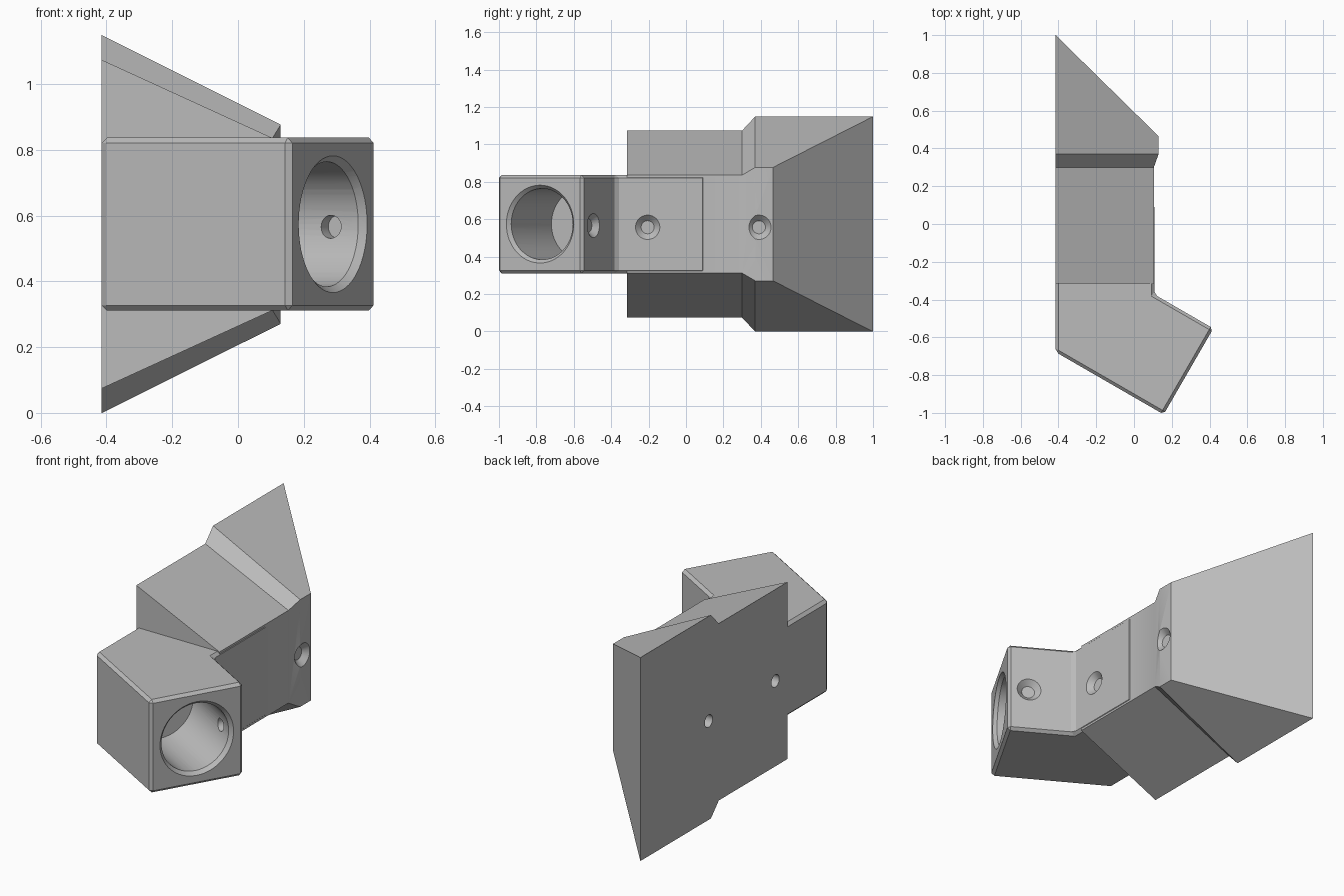
import bpy, bmesh
from math import sqrt
from mathutils import Vector

if "Cube" in bpy.data.objects:
    bpy.data.objects.remove(bpy.data.objects["Cube"])

grey = bpy.data.materials.new("plain grey")
grey.use_nodes = True
colour = (0.5, 0.5, 0.5, 1)
grey.diffuse_color = colour
grey.node_tree.nodes["Principled BSDF"].inputs["Base Color"].default_value = colour

BACK, MID = -0.415, 0.574
COS, SIN = sqrt(3) / 2, 0.5


def make(name, bm):
    bmesh.ops.recalc_face_normals(bm, faces=bm.faces)
    mesh = bpy.data.meshes.new(name)
    bm.to_mesh(mesh)
    bm.free()
    obj = bpy.data.objects.new(name, mesh)
    mesh.materials.append(grey)
    bpy.context.collection.objects.link(obj)
    return obj


def apply(obj, mod):
    bpy.context.view_layer.objects.active = obj
    bpy.ops.object.modifier_apply(modifier=mod.name)


def combine(obj, other, operation):
    mod = obj.modifiers.new("combine", 'BOOLEAN')
    mod.operation, mod.solver, mod.object = operation, 'EXACT', other
    apply(obj, mod)
    bpy.data.objects.remove(other)


def drill(obj, start, direction, r_start, r_end, depth):
    """Cut a round, optionally tapered, hole from start along direction."""
    d = Vector(direction).normalized()
    bm = bmesh.new()
    bmesh.ops.create_cone(bm, cap_ends=True, segments=64, radius1=r_start,
                          radius2=r_end, depth=depth)
    bm.transform(d.to_track_quat('Z', 'Y').to_matrix().to_4x4())
    bmesh.ops.translate(bm, verts=bm.verts, vec=Vector(start) + d * depth / 2)
    combine(obj, make("cutter", bm), 'DIFFERENCE')


def screw_hole(obj, surface, direction, length):
    """Through hole with a conical countersink at the surface point."""
    d = Vector(direction).normalized()
    drill(obj, Vector(surface) - d * 0.05, d, 0.035, 0.035, length + 0.05)
    drill(obj, Vector(surface) - d * 0.02, d, 0.085, 0.035, 0.05)


# Flared wedge: sections along y as (y, front x, back half height, front half height)
bm = bmesh.new()
rings = []
for y, x, hb, hf in [(-0.315, 0.105, 0.5, 0.262), (0.3, 0.105, 0.5, 0.262),
                     (0.37, 0.13, 0.575, 0.303), (0.465, 0.13, 0.575, 0.303)]:
    rings.append([bm.verts.new(p) for p in [
        (BACK, y, MID - hb), (x, y, MID - hf), (x, y, MID + hf), (BACK, y, MID + hb)]])
bm.faces.new(rings[0])
for a, b in zip(rings, rings[1:]):
    for i in range(4):
        j = (i + 1) % 4
        bm.faces.new((a[i], a[j], b[j], b[i]))
low, high = [bm.verts.new((BACK, 1, MID + s * 0.575)) for s in (-1, 1)]
e = rings[-1]
for f in [(e[0], e[1], low), (e[1], e[2], high, low), (e[2], e[3], high),
          (e[3], e[0], low, high)]:
    bm.faces.new(f)
wedge = make("flared_wedge", bm)

# Angled socket block with an arm running back into the wedge, edges chamfered
outline = [(BACK, 0.105), (BACK, -0.678), (0.157, -1.008), (0.42, -0.553),
           (0.108, -0.373), (0.108, 0.105)]
bm = bmesh.new()
base = bm.faces.new([bm.verts.new((x, y, 0.311)) for x, y in outline])
top = bmesh.ops.extrude_face_region(bm, geom=[base])["geom"]
bmesh.ops.translate(bm, vec=(0, 0, 0.526),
                    verts=[v for v in top if isinstance(v, bmesh.types.BMVert)])
body = make("angled_mount", bm)
bevel = body.modifiers.new("chamfer", 'BEVEL')
bevel.width, bevel.segments = 0.016, 1
apply(body, bevel)
combine(body, wedge, 'UNION')

# Large blind bore with a chamfered rim
inward = Vector((-COS, SIN, 0))
mouth = Vector((0.288, -0.78, MID))
drill(body, mouth - inward * 0.05, inward, 0.19, 0.19, 0.5)
drill(body, mouth - inward * 0.02, inward, 0.225, 0.19, 0.04)

# Two screw holes through the back and one into the bore
screw_hole(body, (0.108, -0.205, 0.557), (-1, 0, 0), 0.7)
screw_hole(body, (0.13, 0.39, 0.557), (-1, 0, 0), 0.7)
screw_hole(body, (0.32, -0.495, 0.566), (-SIN, -COS, 0), 0.2)

# Smooth round walls, sharp edges elsewhere
bpy.ops.object.select_all(action='DESELECT')
body.select_set(True)
bpy.context.view_layer.objects.active = body
bpy.ops.object.shade_smooth_by_angle(angle=0.35)
